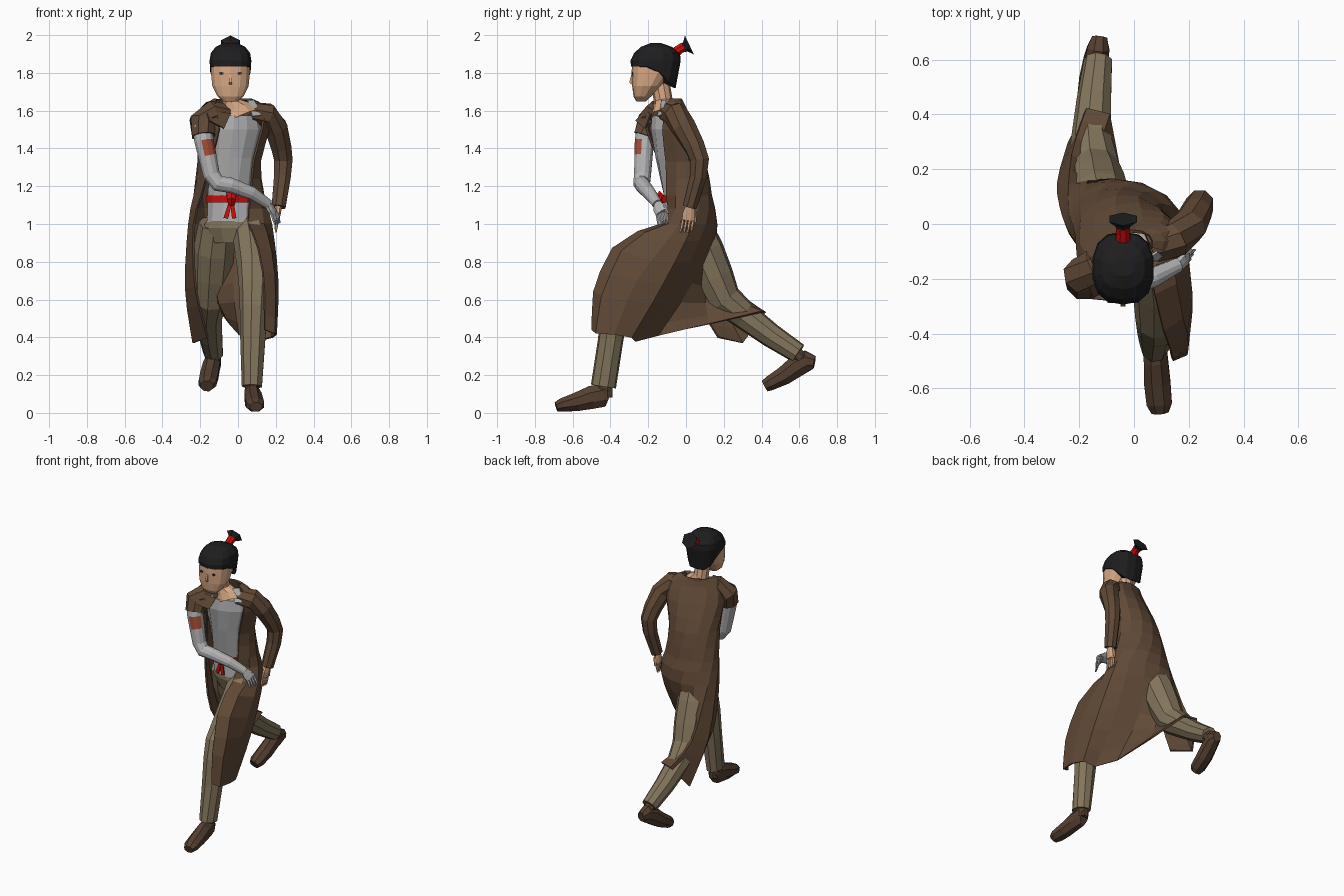
import bpy, bmesh, math
from mathutils import Vector as V

# ---- materials ----
def mat(name, r, g, b):
    m = bpy.data.materials.new(name)
    m.diffuse_color = (r, g, b, 1)
    return m

COAT = mat("coat brown", .120, .068, .038)
TROUSER = mat("trouser khaki", .225, .178, .105)
SHIRT = mat("shirt grey", .46, .46, .47)
SKIN = mat("skin", .68, .39, .23)
HAIR = mat("hair black", .013, .013, .014)
RED = mat("sash red", .62, .004, .004)
PATCH = mat("patch rust", .36, .075, .035)
BOOT = mat("boot brown", .088, .050, .030)
EYE = mat("eye dark", .03, .04, .06)

# ---- helpers ----
def loft(name, rings, m, closed=True, caps=True):
    """Skin a list of point rings into one mesh."""
    bm = bmesh.new()
    vs = [[bm.verts.new(p) for p in r] for r in rings]
    n = len(rings[0])
    for a, b in zip(vs, vs[1:]):
        for i in range(n if closed else n - 1):
            j = (i + 1) % n
            bm.faces.new((a[i], a[j], b[j], b[i]))
    if caps and closed:
        bm.faces.new(vs[0][::-1])
        bm.faces.new(vs[-1])
    bmesh.ops.recalc_face_normals(bm, faces=bm.faces)
    me = bpy.data.meshes.new(name)
    bm.to_mesh(me)
    bm.free()
    me.materials.append(m)
    ob = bpy.data.objects.new(name, me)
    bpy.context.collection.objects.link(ob)
    return ob

def tube(name, path, m, n=10, ref=(1, 0, 0)):
    """Loft along (x, y, z, r_side[, r_other]) stations."""
    pts = [V(p[:3]) for p in path]
    rings = []
    for i, p in enumerate(path):
        t = (pts[min(i + 1, len(pts) - 1)] - pts[max(i - 1, 0)]).normalized()
        u = V(ref) - t * t.dot(V(ref))
        u.normalize()
        w = t.cross(u)
        ang = [2 * math.pi * (k + .5) / n for k in range(n)]
        rings.append([pts[i] + u * p[3] * math.cos(a) + w * p[-1] * math.sin(a) for a in ang])
    return loft(name, rings, m)

def oval(z, cx, cy, rx, ry, yaw=0, n=12, e=2.0, a0=None, a1=None):
    """Horizontal super-ellipse ring, or an open arc when a0/a1 (degrees) are given."""
    out = []
    for k in range(n):
        a = math.radians(a0 + (a1 - a0) * k / (n - 1)) if a0 is not None else 2 * math.pi * (k + .5) / n
        c, s = math.cos(a), math.sin(a)
        x = rx * math.copysign(abs(c) ** (2 / e), c)
        y = ry * math.copysign(abs(s) ** (2 / e), s)
        q = math.radians(yaw)
        out.append(V((cx + x * math.cos(q) - y * math.sin(q), cy + x * math.sin(q) + y * math.cos(q), z)))
    return out

# ---- head, neck, face ----
HX = -.04
def head_ring(z, front, back, rx):
    return oval(z, HX, (front + back) / 2, rx, (back - front) / 2, n=14, e=2.5)

loft("head", [head_ring(*r) for r in [(1.648, -.262, -.215, .038), (1.675, -.278, -.185, .07),
     (1.73, -.285, -.13, .098), (1.80, -.288, -.075, .105), (1.87, -.285, -.06, .105),
     (1.92, -.24, -.09, .08)]], SKIN)
tube("neck", [(.01, -.125, 1.565, .095, .06), (-.01, -.118, 1.61, .075, .055),
              (-.035, -.12, 1.65, .05), (-.04, -.135, 1.74, .05)], SKIN)
tube("nose", [(HX, -.286, 1.79, .005), (HX, -.294, 1.75, .012, .009), (HX, -.286, 1.742, .01, .006)], SKIN, 4)
def plate(name, x, z, w, h, m):
    tube(name, [(x, -.280, z, w, h), (x, -.288, z, w, h)], m, 6)
for s in (-1, 1):
    plate("eye", HX + s * .047, 1.797, .012, .008, EYE)

# ---- hair cap with a lower nape, tie and topknot ----
rim = head_ring(1.835, -.291, -.055, .109)
for p in rim:
    p.z -= .115 * max(0, min(1, (p.y + .165) / .10))
loft("hair", [rim] + [head_ring(*r) for r in [(1.865, -.294, -.028, .113), (1.905, -.275, -.032, .106),
     (1.938, -.238, -.075, .08), (1.957, -.19, -.13, .04)]], HAIR)
tube("hair_tie", [(HX, -.065, 1.90, .032), (HX, -.035, 1.925, .026), (HX, -.012, 1.937, .028)], RED, 8)
tube("topknot", [(HX, -.02, 1.93, .022), (HX, -.003, 1.938, .032, .028), (HX, .018, 1.948, .058, .055)], HAIR, 6)

# ---- shirt, sash, pelvis ----
loft("shirt", [oval(*r) for r in [(1.01, -.035, -.015, .13, .105, -10), (1.15, -.04, -.02, .125, .10, 0),
     (1.35, -.03, -.06, .125, .10, 10), (1.5, -.015, -.09, .15, .092, 18),
     (1.575, -.01, -.105, .13, .07, 20)]], SHIRT)
loft("sash", [oval(z, -.04, -.02, .134, .108, -3) for z in (1.115, 1.15)], RED)
tube("sash_knot", [(-.035, -.12, 1.155, .03), (-.035, -.145, 1.13, .025), (-.035, -.13, 1.105, .02)], RED, 6)
for x in (-.065, -.02):
    tube("sash_tail", [(-.035, -.137, 1.13, .012, .006), (x, -.14, 1.03, .017, .006)], RED, 4)
tube("sash_bow", [(-.035, -.137, 1.13, .008, .012), (.0, -.135, 1.14, .008, .014)], RED, 4, (0, 1, 0))
loft("trouser_hips", [oval(*r) for r in [(1.04, -.03, -.01, .125, .1, -10), (.98, -.025, .0, .165, .115, -12),
     (.90, -.025, .01, .12, .10, -12)]], TROUSER)

# ---- legs and boots ----
tube("front_leg", [(.06, -.01, .99, .095), (.08, -.12, .88, .10), (.09, -.24, .77, .095),
     (.088, -.35, .66, .083), (.085, -.375, .56, .076), (.08, -.40, .38, .068),
     (.075, -.437, .14, .055, .068)], TROUSER, 9)
tube("back_leg", [(-.11, .03, 1.0, .10), (-.125, .09, .86, .112), (-.135, .15, .72, .105),
     (-.145, .205, .60, .092), (-.155, .31, .515, .075), (-.145, .45, .41, .065),
     (-.13, .595, .315, .053, .055)], TROUSER, 9)
tube("front_boot", [(.095, -.687, .032, .034, .027), (.092, -.655, .042, .05, .039), (.085, -.58, .058, .052, .053),
     (.08, -.50, .082, .048, .066), (.075, -.435, .095, .045, .068), (.073, -.408, .085, .034, .054)], BOOT, 8)
tube("front_ankle", [(.075, -.435, .08, .04, .05), (.075, -.436, .2, .04, .05)], BOOT, 8)
tube("back_boot", [(-.165, .418, .142, .036, .034), (-.162, .445, .157, .05, .042), (-.152, .52, .198, .052, .053),
     (-.14, .59, .25, .048, .062), (-.13, .64, .275, .044, .060), (-.125, .68, .268, .03, .036)], BOOT, 8)
tube("back_ankle", [(-.13, .615, .28, .04), (-.13, .56, .335, .04)], BOOT, 8)

# ---- long open coat: torso arcs, then the skirt swept by the stride ----
N = 11
rows = [oval(z, cx, cy, rx, ry, yaw, n=N, a0=a0, a1=a1) for z, cx, cy, rx, ry, yaw, a0, a1 in [
    (1.66, -.03, -.09, .10, .058, 18, -25, 200), (1.61, -.015, -.10, .175, .085, 20, -40, 222),
    (1.5, -.02, -.08, .19, .118, 20, -50, 232), (1.33, -.045, -.03, .165, .13, 10, -48, 225),
    (1.15, -.05, .0, .185, .132, 0, -50, 220), (1.0, -.04, .015, .22, .142, -10, -58, 215)]]
rows.append([V(p) for p in [(.13, -.45, .75), (.19, -.40, .73), (.208, -.26, .70), (.19, -.12, .69),
    (.11, -.04, .70), (-.02, .03, .69), (-.115, .10, .66), (-.16, .20, .66), (-.225, .25, .67),
    (-.275, .15, .66), (-.225, .02, .67)]])
rows.append([V(p) for p in [(.14, -.495, .44), (.19, -.475, .42), (.2, -.38, .415), (.18, -.29, .40),
    (.10, -.27, .38), (.01, -.15, .41), (-.04, .12, .47), (-.09, .40, .535), (-.17, .42, .53),
    (-.235, .30, .37), (-.16, .17, .40)]])
def spline(a, b, c, d, t):
    return .5 * (2 * b + (c - a) * t + (2 * a - 5 * b + 4 * c - d) * t * t + (3 * b - a - 3 * c + d) * t ** 3)
fine = []
for i in range(len(rows) - 1):
    q = [rows[max(i - 1, 0)], rows[i], rows[i + 1], rows[min(i + 2, len(rows) - 1)]]
    for t in ((0, .5) if i < 5 else (0, .33, .67)):
        row = [spline(q[0][k], q[1][k], q[2][k], q[3][k], t) for k in range(N)]
        if i == 5 and t:                       # front panel bulges over the raised thigh
            for k in (0, 1):
                row[k] += V((0, -.035, .03))
        fine.append(row)
fine.append(rows[-1])

def thicken(ob, t):
    sol = ob.modifiers.new("cloth", "SOLIDIFY")
    sol.thickness, sol.offset = t, 0
thicken(loft("coat", fine, COAT, closed=False), .012)

# ---- collar points and turned lapel ----
def flap(name, a, b, c, d, m):
    thicken(loft(name, [[V(a), V(b)], [V(c), V(d)]], m, closed=False), .008)
flap("collar_a", (-.15, -.165, 1.645), (-.07, -.15, 1.63), (-.13, -.205, 1.60), (-.07, -.195, 1.565), SHIRT)
flap("collar_b", (.05, -.125, 1.655), (.085, -.10, 1.655), (.075, -.15, 1.57), (.12, -.13, 1.575), SHIRT)
flap("lapel", (-.17, -.22, 1.60), (-.04, -.185, 1.585), (-.15, -.265, 1.545), (-.075, -.215, 1.505), COAT)

# ---- sleeves ----
tube("long_sleeve", [(.06, -.09, 1.585, .06), (.15, -.055, 1.578, .068), (.20, -.01, 1.51, .066),
     (.228, .045, 1.41, .058), (.24, .073, 1.34, .053), (.235, .065, 1.25, .048),
     (.215, .02, 1.09, .040)], COAT, 8, (0, 1, 0))
tube("short_sleeve", [(-.06, -.12, 1.585, .055), (-.14, -.155, 1.59, .066), (-.19, -.19, 1.54, .072),
     (-.182, -.215, 1.465, .066)], COAT, 8, (0, 1, 0))

# ---- crossing arm with a rust patch on its inner front ----
arm = tube("grey_arm", [(-.19, -.205, 1.52, .055), (-.18, -.22, 1.44, .053), (-.162, -.225, 1.36, .05),
     (-.14, -.23, 1.26, .046), (-.105, -.235, 1.215, .045), (-.04, -.23, 1.205, .042),
     (.07, -.195, 1.165, .036), (.16, -.15, 1.105, .027)], SHIRT, 12, (0, 1, 0))
arm.data.materials.append(PATCH)
for f in arm.data.polygons:
    if 1.36 < f.center.z < 1.44 and f.normal.dot(V((.45, -.89, 0))) > .72:
        f.material_index = 1

# ---- hands: palm plus fingers ----
def hand(name, wrist, knuckle, tip, spread, m):
    w, k, t, s = V(wrist), V(knuckle), V(tip), V(spread)
    tube(name, [(*w, .024, .02), (*w.lerp(k, .5), .036, .018), (*k, .036, .015)], m, 8, spread)
    for i in range(4):
        o = s * (i - 1.5) * .018
        tube(name + "_finger", [(*(k + o), .009), (*(k.lerp(t, .5) + o), .009), (*(t + o * 1.1), .005)], m, 5, spread)
    th = w.lerp(k, .4) - s * .03
    tube(name + "_thumb", [(*th, .011), (*(th - s * .012 + (t - w) * .4), .007)], m, 5, spread)

hand("gloved_hand", (.155, -.152, 1.107), (.19, -.13, 1.06), (.21, -.12, 1.0), (-.4, -.85, -.2), SHIRT)
hand("bare_hand", (.215, .02, 1.095), (.205, .012, 1.02), (.20, .0, .955), (0, -1, 0), SKIN)
